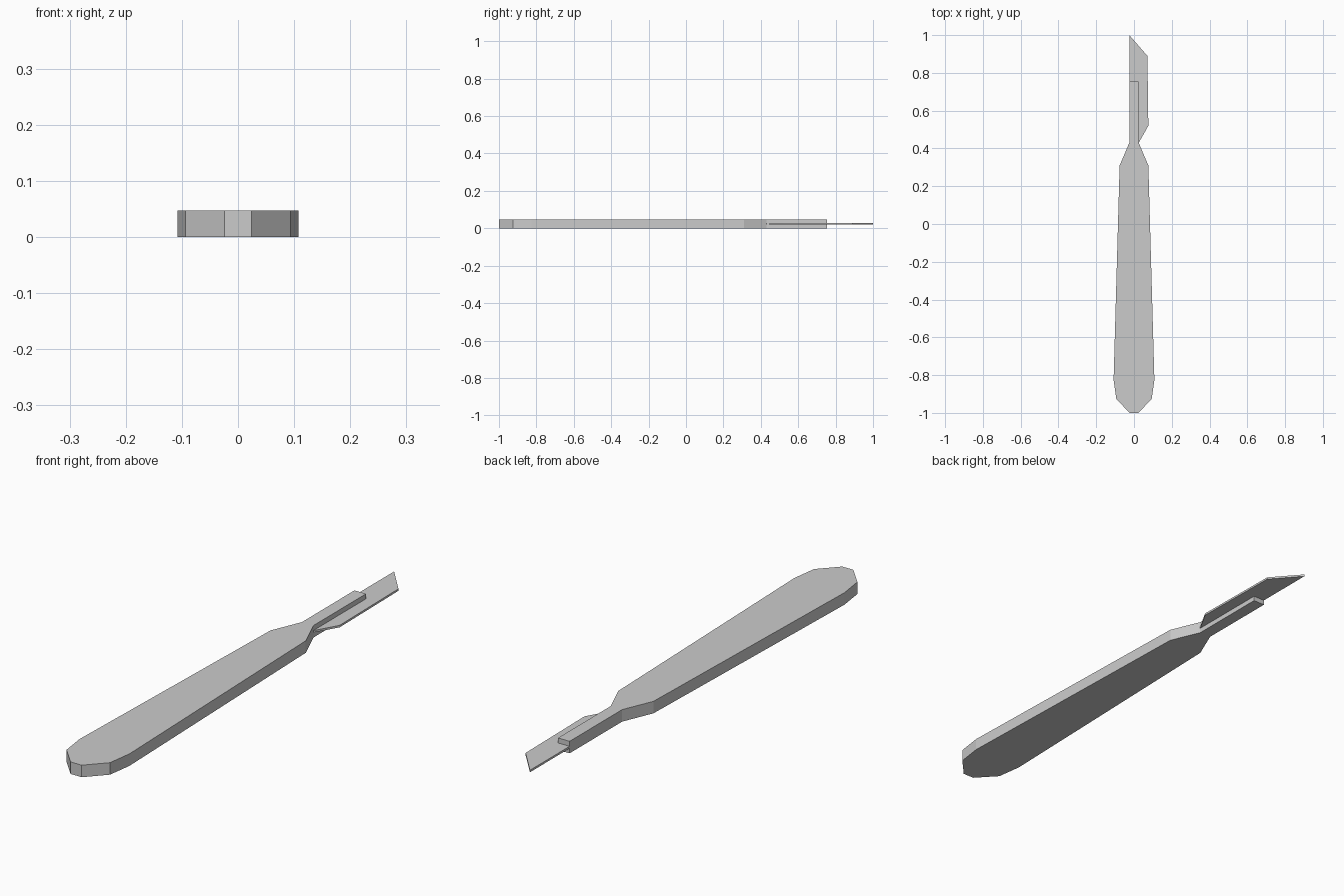
import bpy
import bmesh

cube = bpy.data.objects.get("Cube")
if cube:
    bpy.data.objects.remove(cube, do_unlink=True)

# One plain steel grey
STEEL = (0.6, 0.6, 0.6, 1.0)
steel = bpy.data.materials.new("steel grey")
steel.use_nodes = True
steel.diffuse_color = STEEL
steel.node_tree.nodes["Principled BSDF"].inputs["Base Color"].default_value = STEEL


def plate(name, outline, bottom, top):
    """Extrude a flat outline (counter-clockwise from above) between two heights."""
    bm = bmesh.new()
    face = bm.faces.new([bm.verts.new((x, y, bottom)) for x, y in outline])
    extruded = bmesh.ops.extrude_face_region(bm, geom=[face])
    verts = [v for v in extruded["geom"] if isinstance(v, bmesh.types.BMVert)]
    bmesh.ops.translate(bm, verts=verts, vec=(0, 0, top - bottom))
    bmesh.ops.recalc_face_normals(bm, faces=bm.faces)
    mesh = bpy.data.meshes.new(name)
    bm.to_mesh(mesh)
    bm.free()
    mesh.materials.append(steel)
    obj = bpy.data.objects.new(name, mesh)
    bpy.context.collection.objects.link(obj)
    return obj


THICKNESS = 0.047
MIDDLE = THICKNESS / 2

# Handle: rounded butt, long taper, shoulders and a narrow tang
right_side = [(0.024, -1.0), (0.094, -0.925), (0.108, -0.825),
              (0.076, 0.31), (0.025, 0.43), (0.025, 0.755)]
left_side = [(-x, y) for x, y in reversed(right_side)]
plate("handle", right_side + left_side, 0, THICKNESS)

# Blade: thin plate through the tang, with a slanted tip
blade_outline = [(-0.025, 0.43), (0.025, 0.43), (0.076, 0.52),
                 (0.071, 0.89), (-0.025, 1.0)]
plate("blade", blade_outline, MIDDLE - 0.004, MIDDLE + 0.004)
